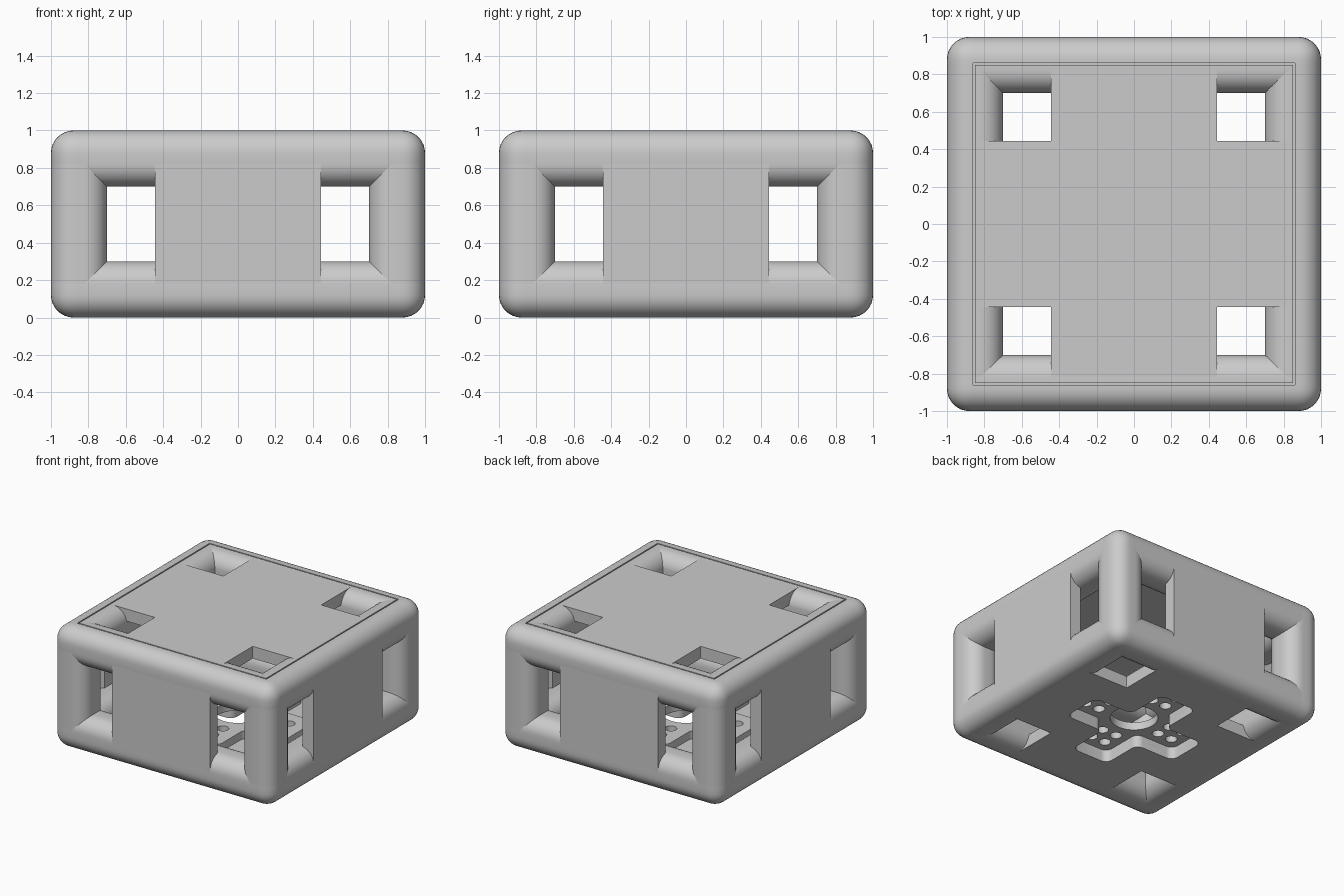
import bpy
import bmesh
from mathutils import Vector

if "Cube" in bpy.data.objects:
    bpy.data.objects.remove(bpy.data.objects["Cube"])

ROD, ROUND, WALL = 0.30, 0.12, 0.10   # edge rod width, its rounding, panel thickness
PANEL = 0.445                         # half width of the panels
MID = 1 - ROD / 2                     # rod centre line

grey = bpy.data.materials.new("plain grey")
grey.use_nodes = True
grey.diffuse_color = (0.6, 0.6, 0.6, 1)
grey.node_tree.nodes["Principled BSDF"].inputs["Base Color"].default_value = (0.6, 0.6, 0.6, 1)
parts = []


def finish(name, bm):
    bmesh.ops.recalc_face_normals(bm, faces=bm.faces)
    mesh = bpy.data.meshes.new(name)
    bm.to_mesh(mesh)
    bm.free()
    mesh.materials.append(grey)
    ob = bpy.data.objects.new(name, mesh)
    bpy.context.collection.objects.link(ob)
    parts.append(ob)
    return ob


def round_edges(bm, radius, axis=None, segments=8):
    """Bevel every edge, or only those along one axis."""
    def wanted(e):
        d = e.verts[1].co - e.verts[0].co
        return axis is None or abs(d[axis]) > 0.99 * d.length
    edges = [e for e in bm.edges if wanted(e)]
    bmesh.ops.bevel(bm, geom=edges, offset=radius, segments=segments,
                    profile=0.5, affect='EDGES', clamp_overlap=True)


def box(name, centre, size, radius=0, axis=None):
    bm = bmesh.new()
    bmesh.ops.create_cube(bm, size=1)
    for v in bm.verts:
        v.co = Vector(centre) + v.co * Vector(size)
    if radius:
        round_edges(bm, radius, axis)
    return finish(name, bm)


def cross(name, length, width, low, high, radius=0):
    """Upright prism with a plus-shaped plan."""
    bm = bmesh.new()
    quarter = [(length, -width), (length, width), (width, width)]
    plan = []
    for _ in range(4):
        plan += quarter
        quarter = [(-y, x) for x, y in quarter]
    face = bm.faces.new([bm.verts.new((x, y, low)) for x, y in plan])
    top = bmesh.ops.extrude_face_region(bm, geom=[face])["geom"]
    for v in top:
        if isinstance(v, bmesh.types.BMVert):
            v.co.z = high
    if radius:
        round_edges(bm, radius, 2, 6)
    return finish(name, bm)


def drill(name, x, y, radius):
    bm = bmesh.new()
    bmesh.ops.create_cone(bm, cap_ends=True, segments=32, radius1=radius,
                          radius2=radius, depth=1)
    bmesh.ops.translate(bm, verts=bm.verts, vec=(x, y, 0))
    return finish(name, bm)


def cut(ob, cutter):
    mod = ob.modifiers.new("cut", 'BOOLEAN')
    mod.operation, mod.solver, mod.object = 'DIFFERENCE', 'EXACT', cutter
    graph = bpy.context.evaluated_depsgraph_get()
    mesh = bpy.data.meshes.new_from_object(ob.evaluated_get(graph))
    ob.modifiers.clear()
    ob.data = mesh


def discard(ob):
    parts.remove(ob)
    bpy.data.objects.remove(ob)


# Rounded frame: twelve edge rods and eight corners
upper = []
for a in (-MID, MID):
    for z in (ROD / 2, 1 - ROD / 2):
        new = [box("edge_rod_x", (0, a, z), (2 * MID, ROD, ROD), ROUND, 0),
               box("edge_rod_y", (a, 0, z), (ROD, 2 * MID, ROD), ROUND, 1)]
        for b in (-MID, MID):
            new.append(box("frame_corner", (a, b, z), (ROD, ROD, ROD), ROUND))
        if z > 0.5:
            upper += new
    for b in (-MID, MID):
        box("upright_rod", (a, b, 0.5), (ROD, ROD, 1 - ROD), ROUND, 2)

# Narrow seam around the lid
outer, inner = 0.86, 0.85
seam = box("seam_cutter", (0, 0, 1), (2 * outer, 2 * outer, 0.2))
core = box("seam_core", (0, 0, 1), (2 * inner, 2 * inner, 0.4))
cut(seam, core)
for ob in upper:
    cut(ob, seam)
discard(core)
discard(seam)

# Side panels, flush with the frame
depth = 1 - WALL / 2
for s, fb, lr in ((-1, "front_panel", "right_panel"), (1, "back_panel", "left_panel")):
    box(fb, (0, s * depth, 0.5), (2 * PANEL, WALL, 2 * MID - 1))
    box(lr, (s * depth, 0, 0.5), (WALL, 2 * PANEL, 2 * MID - 1))

# Lid and floor panels
cross("lid_panel", 0.845, PANEL, 1 - WALL, 1)
floor = cross("floor_panel", MID, PANEL, 0, WALL)

# Cross-shaped socket under the floor, with its raised housing
recess = cross("recess_cutter", 0.52, 0.17, -0.2, 0.1, 0.06)
housing = cross("socket_housing", 0.56, 0.21, 0.05, 0.165, 0.06)
cut(floor, recess)
cut(housing, recess)
discard(recess)

# Centre hole and four screw holes in each arm
holes = [(0, 0, 0.18)]
for d in (0.29, 0.42):
    for side in (-0.065, 0.065):
        x, y = d, side
        for _ in range(4):
            holes.append((x, y, 0.045))
            x, y = -y, x
for x, y, r in holes:
    bit = drill("hole_cutter", x, y, r)
    cut(housing, bit)
    discard(bit)

# Smooth shading with sharp edges kept
bpy.ops.object.select_all(action='DESELECT')
for ob in parts:
    ob.select_set(True)
bpy.context.view_layer.objects.active = parts[0]
bpy.ops.object.shade_smooth_by_angle(angle=0.52)
